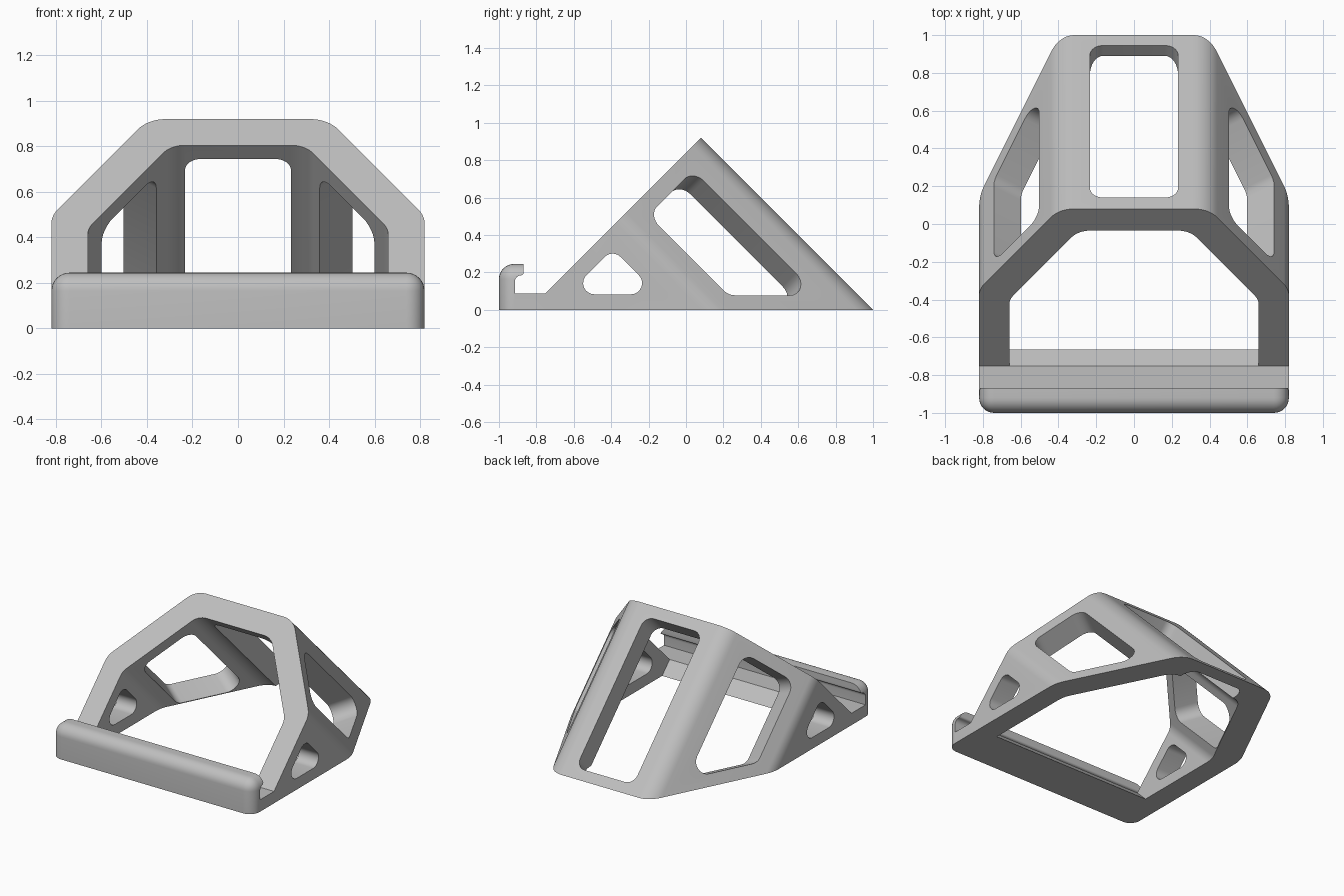
import bpy, bmesh, math
from mathutils import Vector

if "Cube" in bpy.data.objects:
    bpy.data.objects.remove(bpy.data.objects["Cube"])

R2 = math.sqrt(2)
grey = bpy.data.materials.new("light grey plastic")
grey.use_nodes = True
COLOUR = (0.52, 0.52, 0.52, 1)
grey.diffuse_color = COLOUR
grey.node_tree.nodes["Principled BSDF"].inputs["Base Color"].default_value = COLOUR


def fillet(points, radii, steps=8):
    """Round the corners of a closed 2D outline with circular arcs."""
    out = []
    for i, p in enumerate(points):
        p, r = Vector(p), radii[i]
        if not r:
            out.append(p)
            continue
        a = (Vector(points[i - 1]) - p).normalized()
        b = (Vector(points[(i + 1) % len(points)]) - p).normalized()
        half = a.angle(b) / 2
        centre = p + (a + b).normalized() * (r / math.sin(half))
        start = p + a * (r / math.tan(half)) - centre
        sweep = math.pi - 2 * half
        if a.x * b.y - a.y * b.x > 0:
            sweep = -sweep
        for k in range(steps + 1):
            t = sweep * k / steps
            c, s = math.cos(t), math.sin(t)
            out.append(centre + Vector((start.x * c - start.y * s, start.x * s + start.y * c)))
    return out


def tilted(x, w, q):
    """Frame of the leaning arch: w up the back, q out of the front face."""
    return Vector((x, (w - q) / R2, (w + q) / R2))


def prism(name, outline, start, end):
    """Close an outline into a solid; start and end map its points to space."""
    bm = bmesh.new()
    low = [bm.verts.new(start(p)) for p in outline]
    high = [bm.verts.new(end(p)) for p in outline]
    bm.faces.new(low[::-1])
    bm.faces.new(high)
    for i in range(len(low)):
        bm.faces.new((low[i - 1], low[i], high[i], high[i - 1]))
    return finish(name, bm)


def finish(name, bm):
    bmesh.ops.recalc_face_normals(bm, faces=bm.faces)
    mesh = bpy.data.meshes.new(name)
    bm.to_mesh(mesh)
    bm.free()
    mesh.materials.append(grey)
    ob = bpy.data.objects.new(name, mesh)
    bpy.context.collection.objects.link(ob)
    return ob


def boolean(ob, tool, operation):
    mod = ob.modifiers.new("cut", "BOOLEAN")
    mod.operation, mod.object, mod.solver = operation, tool, "EXACT"
    bpy.context.view_layer.objects.active = ob
    bpy.ops.object.modifier_apply(modifier=mod.name)
    bpy.data.objects.remove(tool)


# Leaning arch: outer and inner outline joined at the two feet
FRONT, FOOT = 0.84, -0.665
half_outer = [(0.82, FOOT), (0.82, 0.15), (0.395, 1.0)]
half_inner = [(0.295, 0.77), (0.66, 0.04), (0.66, FOOT)]
outer = half_outer + [(-x, u) for x, u in half_outer[::-1]]
inner = [(-x, u) for x, u in half_inner[::-1]] + half_inner
outline = [(x, u / R2) for x, u in outer + inner]
radii = [0, 0.15, 0.15, 0.15, 0.15, 0, 0, 0.12, 0.12, 0.12, 0.12, 0]
arch = prism("leaning_arch", fillet(outline, radii),
             lambda p: tilted(p.x, p.y, -p.y),
             lambda p: tilted(p.x, p.y, FRONT / R2))

# Window through the back wall
low, high = -0.89 / R2, 0.72 / R2
window = fillet([(-0.233, low), (0.233, low), (0.233, high), (-0.233, high)], [0.07] * 4)
boolean(arch, prism("back_window_cutter", window,
                    lambda p: tilted(p.x, 0.45, p.y),
                    lambda p: tilted(p.x, 0.85, p.y)), "DIFFERENCE")

# Windows square to the two slanted panels
corner = Vector((0.82, 0.15 / R2))
along = (Vector((0.395, 1 / R2)) - corner).normalized()
normal = Vector((along.y, -along.x))


def panel(side, depth):
    def place(p):
        c = corner + along * p.x + normal * depth
        return tilted(side * c.x, c.y, p.y)
    return place


s0, s1 = [(u / R2 - corner.y) / along.y for u in (0.305, 0.785)]
floor = [0.078 * R2 - u / R2 for u in (0.305, 0.785)]
window = fillet([(s0, floor[0]), (s1, floor[1]), (s1, 0.5), (s0, 0.5)], [0.08] * 4)
for side in (1, -1):
    boolean(arch, prism("side_window_cutter", window, panel(side, -0.24), panel(side, 0.1)),
            "DIFFERENCE")

# Small rounded triangle through both feet
triangle = fillet([(-0.635, 0.083), (-0.15, 0.083), (-0.3925, 0.3255)], [0.06] * 3)
boolean(arch, prism("foot_hole_cutter", triangle,
                    lambda p: Vector((-1, p.x, p.y)),
                    lambda p: Vector((1, p.x, p.y))), "DIFFERENCE")

# Front tray with a hooked lip, trimmed by a rounded block
profile = [(-1.1, 0), (FOOT, 0), (-0.7525, 0.0875), (-0.915, 0.0875), (-0.915, 0.185),
           (-0.868, 0.185), (-0.868, 0.3), (-1.1, 0.3)]
tray = prism("front_tray", fillet(profile, [0, 0, 0, 0, 0.035, 0.015, 0, 0]),
             lambda p: Vector((-0.9, p.x, p.y)),
             lambda p: Vector((0.9, p.x, p.y)))
bm = bmesh.new()
bmesh.ops.create_cube(bm, size=1)
for v in bm.verts:
    v.co = Vector((v.co.x * 1.64, -0.75 + v.co.y * 0.5, 0.0725 + v.co.z * 0.345))
round_edges = []
for e in bm.edges:
    mid = (e.verts[0].co + e.verts[1].co) / 2
    at_front, at_top, at_side = mid.y < -0.99, mid.z > 0.24, abs(mid.x) > 0.8
    if (at_front and at_top) or (at_front and at_side) or (at_top and at_side):
        round_edges.append(e)
bmesh.ops.bevel(bm, geom=round_edges, offset=0.08, segments=8, profile=0.5,
                affect="EDGES", clamp_overlap=True)
boolean(tray, finish("tray_trim_cutter", bm), "INTERSECT")

# Smooth the fillets, keep the real edges sharp
for ob in (arch, tray):
    bpy.ops.object.select_all(action="DESELECT")
    ob.select_set(True)
    bpy.context.view_layer.objects.active = ob
    bpy.ops.object.shade_smooth_by_angle(angle=math.radians(30))
